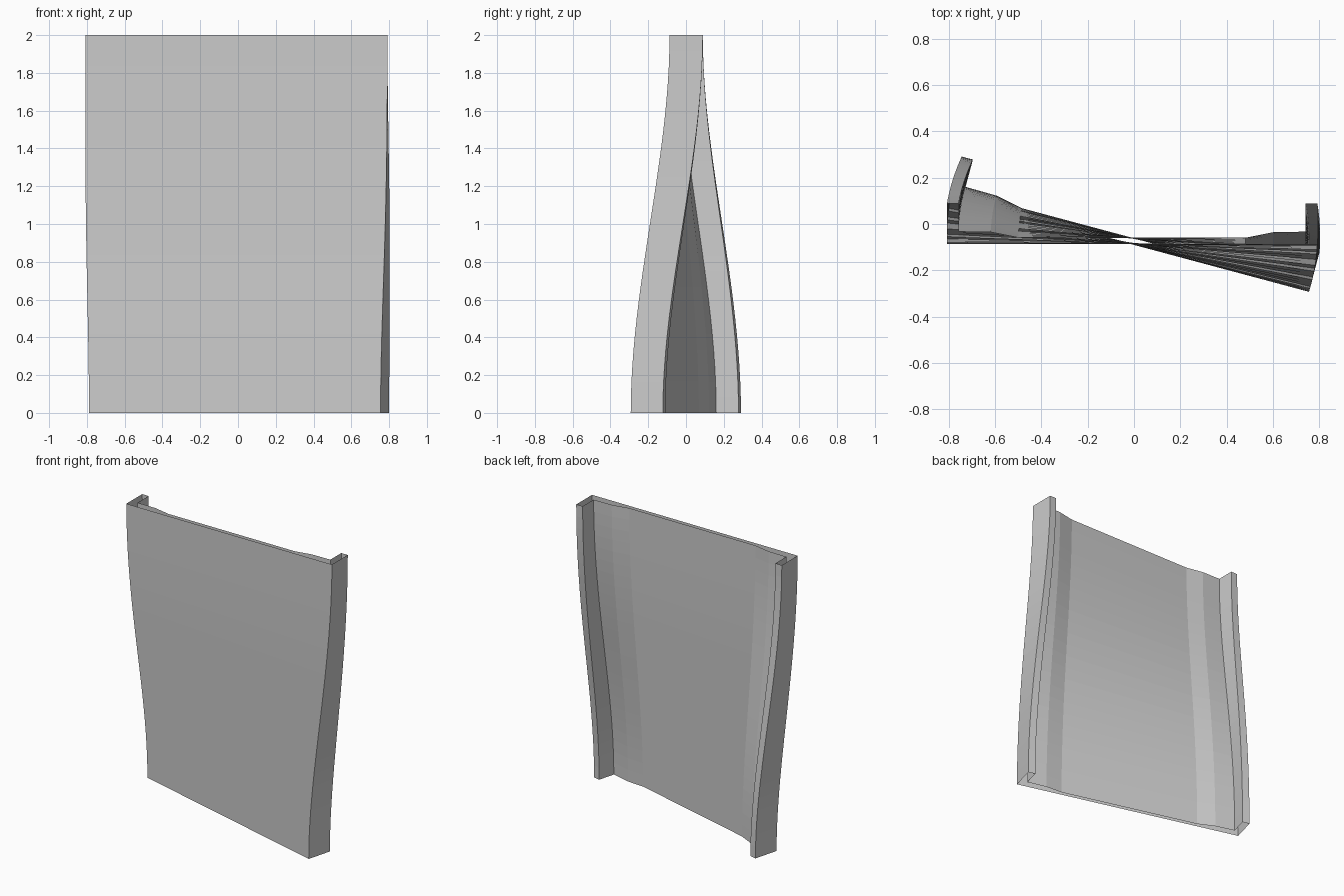
import bpy, bmesh, math

if "Cube" in bpy.data.objects:
    bpy.data.objects.remove(bpy.data.objects["Cube"])

HEIGHT, STEPS = 2.0, 24
TWIST = math.radians(-15)
CX, PIVOT_Y = -0.008, -0.052

# Right half of the channel section: front corner, lip, inner rib (x from centre, y)
half = [(0.799, -0.087), (0.799, 0.089), (0.749, 0.089),
        (0.749, -0.033), (0.61, -0.035), (0.49, -0.059)]
section = half + [(-x, y) for x, y in reversed(half)]

bm = bmesh.new()


def ring(z):
    """Section turned about the web, easing from twisted foot to straight head."""
    t = z / HEIGHT
    a = TWIST * (1 - t * t * (3 - 2 * t))
    c, s = math.cos(a), math.sin(a)
    return [bm.verts.new((x * c - (y - PIVOT_Y) * s + CX,
                          x * s + (y - PIVOT_Y) * c + PIVOT_Y, z))
            for x, y in section]


# Sweep the section upward; both ends stay open
rings = [ring(HEIGHT * i / STEPS) for i in range(STEPS + 1)]
n = len(section)
for low, high in zip(rings, rings[1:]):
    for i in range(n):
        j = (i + 1) % n
        bm.faces.new((low[i], low[j], high[j], high[i]))

mesh = bpy.data.meshes.new("twisted_channel_panel")
bm.to_mesh(mesh)
bm.free()
panel = bpy.data.objects.new("twisted_channel_panel", mesh)
bpy.context.collection.objects.link(panel)
